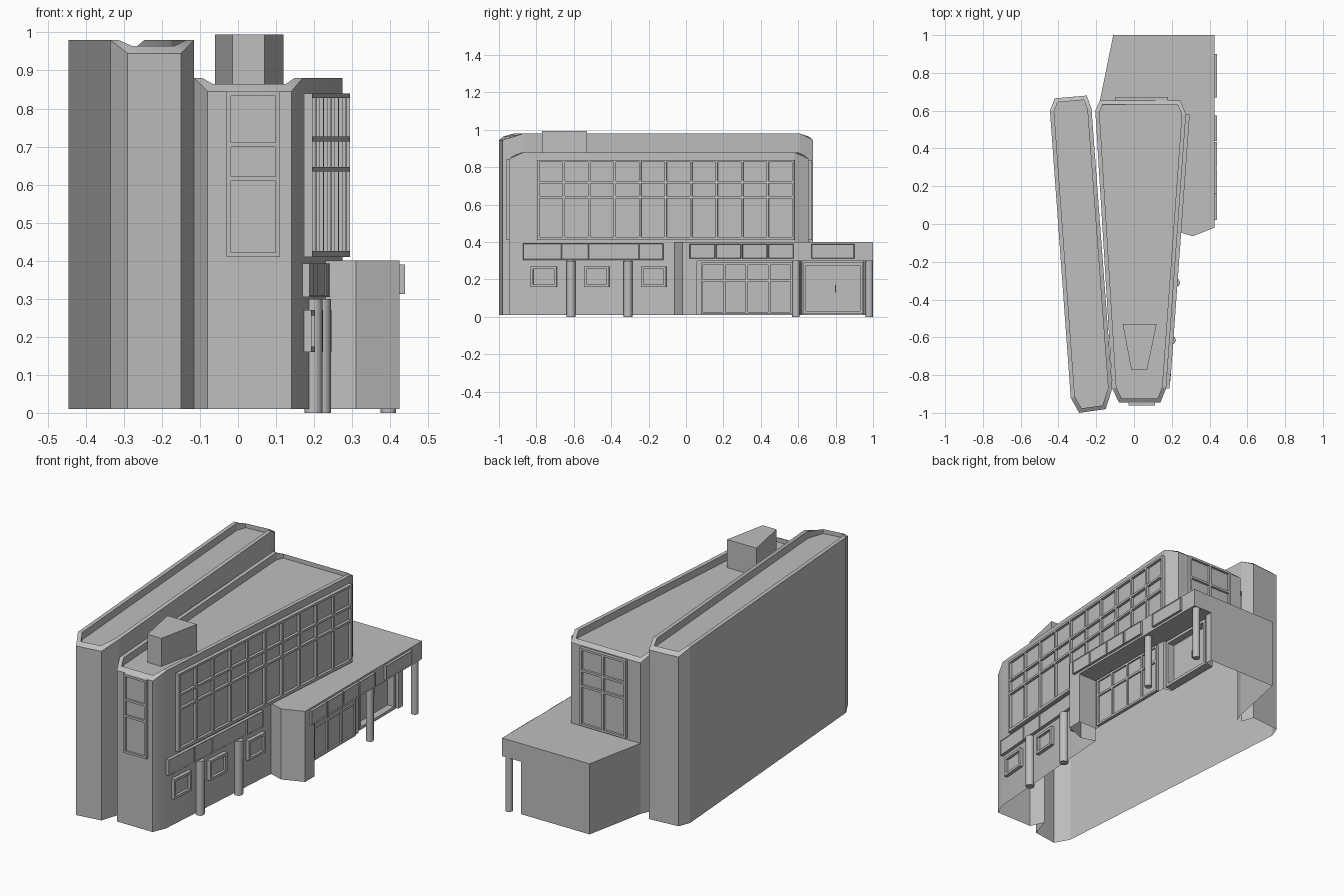
import bpy, bmesh, math
from mathutils import Vector

cube = bpy.data.objects.get("Cube")
if cube:
    bpy.data.objects.remove(cube, do_unlink=True)

GREY = (0.52, 0.52, 0.52, 1)
mat = bpy.data.materials.new("plain grey")
mat.use_nodes = True
mat.diffuse_color = GREY
mat.node_tree.nodes["Principled BSDF"].inputs["Base Color"].default_value = GREY


def finish(name, bm, smooth=0):
    me = bpy.data.meshes.new(name)
    bm.to_mesh(me)
    bm.free()
    me.materials.append(mat)
    ob = bpy.data.objects.new(name, me)
    bpy.context.collection.objects.link(ob)
    if smooth:
        bpy.ops.object.select_all(action='DESELECT')
        ob.select_set(True)
        bpy.context.view_layer.objects.active = ob
        bpy.ops.object.shade_smooth_by_angle(angle=math.radians(smooth))
    return ob


def face(bm, pts):
    return bm.faces.new([bm.verts.new(p) for p in pts])


def inset(poly, w):
    """Mitred inward offset of a counter-clockwise outline."""
    out = []
    for i, p in enumerate(poly):
        a, p, b = Vector(poly[i - 1]), Vector(p), Vector(poly[(i + 1) % len(poly)])
        d1, d2 = (p - a).normalized(), (b - p).normalized()
        n1, n2 = Vector((-d1.y, d1.x)), Vector((-d2.y, d2.x))
        out.append(p + (n1 + n2) * w / (1 + n1.dot(n2)))
    return out


def tower(name, poly, ends, bottoms, high, drop, floor):
    """Open-bottomed shell with a parapet that slopes down at both ends."""
    bm = bmesh.new()
    inner = inset(poly, 0.022)
    n = len(poly)
    rim = [(*p, high - drop if i in ends else high) for i, p in enumerate(poly)]
    crest = [(*p, high - drop * 0.45 if i in ends else high) for i, p in enumerate(inner)]
    base = [(*p, floor) for p in inner]
    for i in range(n):
        j = (i + 1) % n
        z = bottoms.get(i, 0.01)
        face(bm, [(*poly[i], z), (*poly[j], z), rim[j], rim[i]])
        face(bm, [rim[i], rim[j], crest[j], crest[i]])
        face(bm, [crest[i], crest[j], base[j], base[i]])
    face(bm, base)
    bmesh.ops.remove_doubles(bm, verts=bm.verts, dist=0.0005)
    return finish(name, bm, 25)


def add_box(bm, org, d, s, z, t):
    """Box along wall direction d: span s, heights z, outward depth t."""
    n = Vector((d.y, -d.x))
    v = [bm.verts.new((*(org + d * a + n * c), h)) for h in z for c in t for a in s]
    for f in ((0, 2, 3, 1), (4, 5, 7, 6), (0, 1, 5, 4), (2, 6, 7, 3), (0, 4, 6, 2), (1, 3, 7, 5)):
        bm.faces.new([v[k] for k in f])
    bmesh.ops.recalc_face_normals(bm, faces=bm.faces)


def grid_window(name, a, b, s, z, cols, rows, depth=0.02, bar=0.012):
    """Framed window on the wall from a to b; rows are extra bar heights."""
    org, d = Vector(a), (Vector(b) - Vector(a)).normalized()
    bm = bmesh.new()
    add_box(bm, org, d, s, z, (-0.004, 0.005))
    for h in (z[0] + bar / 2, z[1] - bar / 2, *rows):
        add_box(bm, org, d, s, (h - bar / 2, h + bar / 2), (0, depth))
    for i in range(cols + 1):
        m = s[0] + bar / 2 + (s[1] - s[0] - bar) * i / cols
        add_box(bm, org, d, (m - bar / 2, m + bar / 2), z, (0, depth))
    return finish(name, bm)


def panel(name, a, b, s, z, depth):
    """Raised sign panel with a recessed middle."""
    ob_bm = bmesh.new()
    org, d = Vector(a), (Vector(b) - Vector(a)).normalized()
    add_box(ob_bm, org, d, s, z, (-0.004, depth))
    front = max(ob_bm.faces, key=lambda f: f.calc_center_median().dot(Vector((d.y, -d.x, 0))))
    bmesh.ops.inset_region(ob_bm, faces=[front], thickness=0.005, depth=-0.004)
    return finish(name, ob_bm)


def post(name, x, y, r, top):
    bm = bmesh.new()
    bmesh.ops.create_cone(bm, cap_ends=True, segments=8, radius1=r, radius2=r, depth=top)
    bmesh.ops.translate(bm, verts=bm.verts, vec=(x, y, top / 2))
    return finish(name, bm, 50)


# Two tall wedge-shaped blocks
tower("tall_block",
      [(-0.29, -1), (-0.15, -0.98), (-0.115, -0.87), (-0.225, 0.61),
       (-0.25, 0.68), (-0.42, 0.665), (-0.445, 0.60), (-0.335, -0.92)],
      (0, 1, 4, 5), {2: 0.8}, 0.98, 0.035, 0.94)

FRONT_R, MID_R, BACK_R = (0.17, -0.87), (0.23, -0.04), (0.275, 0.58)
REAR_R, REAR_L = (0.245, 0.655), (-0.18, 0.655)
tower("main_block",
      [(-0.08, -0.945), (0.14, -0.945), FRONT_R, MID_R, BACK_R, REAR_R, REAR_L,
       (-0.205, 0.60), (-0.115, -0.87)],
      (0, 1, 5, 6), {3: 0.4, 4: 0.4, 5: 0.4, 7: 0.8}, 0.88, 0.035, 0.84)

# Roof house
bm = bmesh.new()
plan = [(-0.015, -0.77), (0.07, -0.77), (0.12, -0.53), (-0.06, -0.53)]
for i in range(4):
    p, q = plan[i], plan[(i + 1) % 4]
    face(bm, [(*p, 0.84), (*q, 0.84), (*q, 0.995), (*p, 0.995)])
face(bm, [(*p, 0.995) for p in plan])
finish("roof_house", bm)

# Low annex with corner pier, porch wall, alcove and canopy
bm = bmesh.new()


def run(pts, low, high):
    for p, q in zip(pts, pts[1:]):
        face(bm, [(*p, low), (*q, low), (*q, high), (*p, high)])


PIER = [MID_R, (0.31, -0.065), (0.425, -0.02), (0.425, 0.06)]
CORNER, WALL_END, REAR = (0.425, 1), (0.31, 1), (-0.11, 1)
run(PIER, 0.01, 0.4)
run([PIER[3], (0.31, 0.06), (0.31, 0.61), (0.26, 0.62), (0.26, 0.95), (0.31, 0.96), WALL_END], 0.01, 0.3)
run([PIER[3], CORNER, WALL_END], 0.3, 0.4)
run([WALL_END, REAR, REAR_L], 0.01, 0.4)
face(bm, [(0.26, 0.06, 0.3), (0.26, 1, 0.3), (0.425, 1, 0.3), (0.425, 0.06, 0.3)])
top = PIER + [CORNER, REAR, REAR_L, REAR_R, BACK_R]
face(bm, [(*p, 0.4) for p in top])
finish("annex", bm)

# Large windows
slant = (Vector(BACK_R) - Vector(FRONT_R)).length / 1.45


def along(y):
    return (y + 0.87) * slant


def span(y0, y1):
    return along(y0), along(y1)


grid_window("side_window", FRONT_R, BACK_R, span(-0.795, 0.58), (0.41, 0.84), 10, (0.42, 0.64, 0.72))
grid_window("front_window", (0, -0.945), (1, -0.945), (-0.03, 0.11), (0.41, 0.845), 1, (0.615, 0.705), 0.016)
grid_window("back_window", (0, 0.655), (-1, 0.655), (-0.18, 0.1), (0.41, 0.84), 2, (0.63, 0.715), 0.018)

# Small framed windows, wall posts and sign band on the side wall
for y0, y1 in ((-0.83, -0.69), (-0.545, -0.41), (-0.24, -0.105)):
    grid_window("small_window", FRONT_R, MID_R, span(y0, y1), (0.16, 0.27), 1, (), 0.02, 0.014)
for y in (-0.615, -0.31):
    post("wall_post", 0.17 + 0.0724 * (y + 0.87) + 0.01, y, 0.024, 0.3)
cuts = (-0.87, -0.665, -0.52, -0.25, -0.12)
for y0, y1 in zip(cuts, cuts[1:]):
    panel("side_sign", FRONT_R, MID_R, span(y0, y1), (0.305, 0.393), 0.018)

# Canopy signs
for i in range(4):
    panel("canopy_sign", (0.425, 0), (0.425, 1), (0.02 + 0.14 * i, 0.155 + 0.14 * i), (0.312, 0.39), 0.014)
panel("canopy_sign", (0.425, 0), (0.425, 1), (0.67, 0.9), (0.312, 0.39), 0.014)

# Porch glazing, entrance and posts
grid_window("porch_window", (0.31, 0), (0.31, 1), (0.08, 0.57), (0.015, 0.29), 4, (0.195,), 0.014)
grid_window("entrance_frame", (0.26, 0), (0.26, 1), (0.625, 0.945), (0.015, 0.29), 1, (), 0.045, 0.016)
bm = bmesh.new()
add_box(bm, Vector((0.26, 0)), Vector((0, 1)), (0.797, 0.803), (0.13, 0.17), (0, 0.015))
finish("door_handle", bm)
for y in (0.588, 0.98):
    post("porch_post", 0.395, y, 0.02, 0.3)
